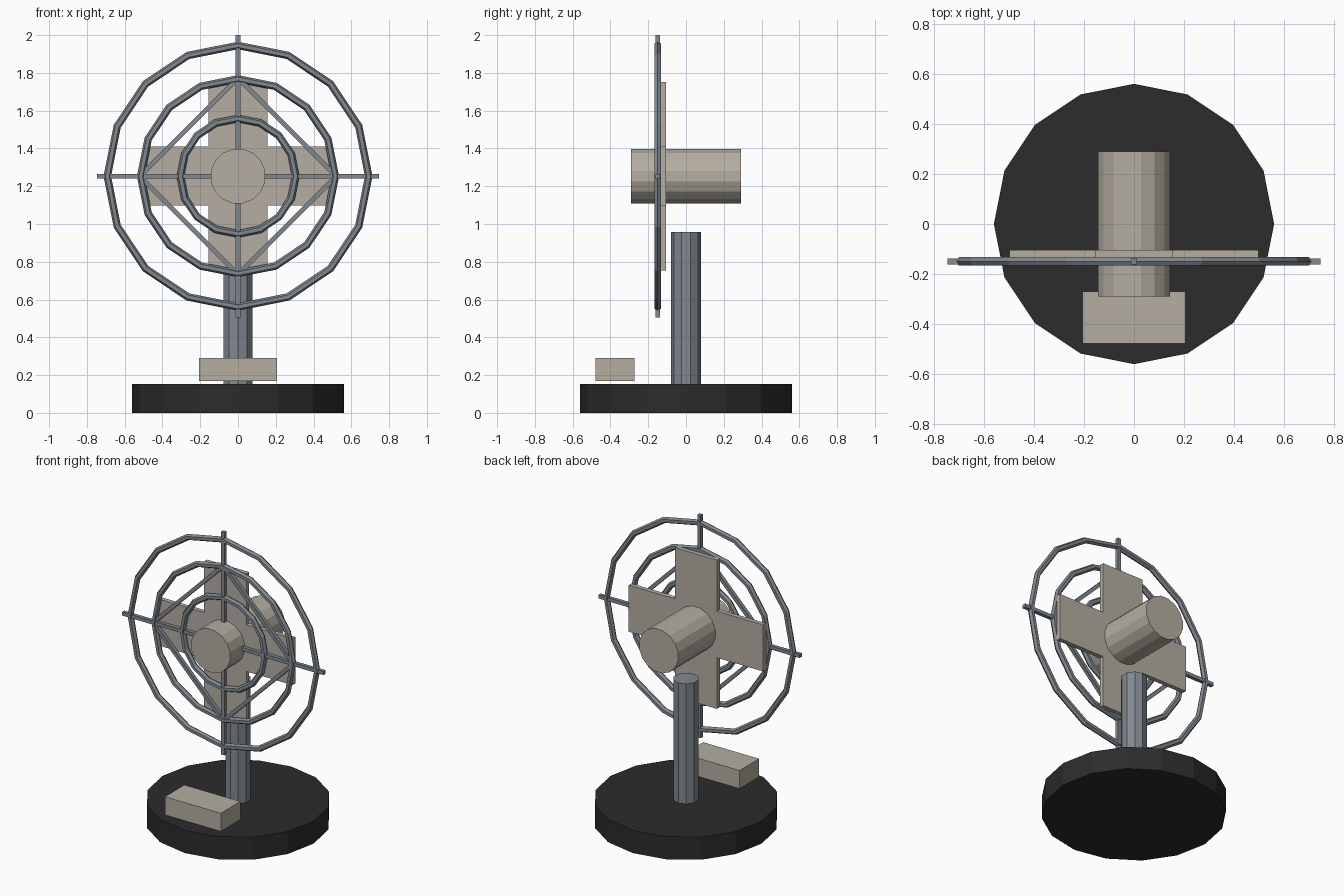
import bpy
import math
from mathutils import Vector

cube = bpy.data.objects.get("Cube")
if cube:
    bpy.data.objects.remove(cube, do_unlink=True)


def material(name, color):
    m = bpy.data.materials.new(name)
    m.use_nodes = True
    m.diffuse_color = (*color, 1)
    m.node_tree.nodes["Principled BSDF"].inputs["Base Color"].default_value = (*color, 1)
    return m


beige = material("warm beige", (0.46, 0.42, 0.36))
steel = material("steel grey", (0.22, 0.25, 0.28))
black = material("soft black", (0.025, 0.025, 0.025))

HUB = 1.253      # height of the fan axis
GUARD_Y = -0.15  # plane of the front guard


def finish(name, mat):
    ob = bpy.context.object
    ob.name = name
    ob.data.materials.append(mat)
    return ob


def box(name, center, size, mat, rot=(0, 0, 0)):
    bpy.ops.mesh.primitive_cube_add(size=1, location=center, rotation=rot)
    ob = finish(name, mat)
    ob.scale = size
    return ob


def cylinder(name, sides, radius, depth, center, mat, rot=(0, 0, 0)):
    bpy.ops.mesh.primitive_cylinder_add(vertices=sides, radius=radius, depth=depth,
                                        location=center, rotation=rot)
    return finish(name, mat)


def bar(name, start, end):
    # Square rod between two (x, z) points in the guard plane
    a = Vector((start[0], GUARD_Y, HUB + start[1]))
    b = Vector((end[0], GUARD_Y, HUB + end[1]))
    d = b - a
    box(name, (a + b) / 2, (d.length, 0.024, 0.024), steel,
        (0, -math.atan2(d.z, d.x), 0))


# Stand
cylinder("base", 16, 0.562, 0.152, (0, 0, 0.076), black)
cylinder("post", 10, 0.08, 0.807, (0, 0, 0.5535), steel)
box("control_box", (0, -0.375, 0.23), (0.415, 0.207, 0.122), beige)

# Motor and blades
cylinder("motor", 16, 0.1465, 0.58, (0, 0, HUB), beige,
         (math.pi / 2, math.pi / 16, 0))
box("blade_vertical", (0, -0.12, HUB), (0.312, 0.03, 0.998), beige)
box("blade_horizontal", (0, -0.12, HUB), (0.998, 0.03, 0.312), beige)

# Guard rings
for name, radius in (("inner", 0.305), ("middle", 0.515), ("outer", 0.692)):
    bpy.ops.mesh.primitive_torus_add(major_segments=16, minor_segments=6,
                                     major_radius=radius, minor_radius=0.02,
                                     location=(0, GUARD_Y, HUB),
                                     rotation=(math.pi / 2, 0, 0))
    finish(name + "_guard_ring", steel)

# Guard spokes and diagonal braces
bar("spoke_horizontal", (-0.747, 0), (0.747, 0))
bar("spoke_vertical", (0, -0.747), (0, 0.747))
for sx, side in ((1, "left"), (-1, "right")):
    for sz, level in ((1, "upper"), (-1, "lower")):
        bar(f"brace_{level}_{side}", (0, sz * 0.52), (sx * 0.52, 0))
